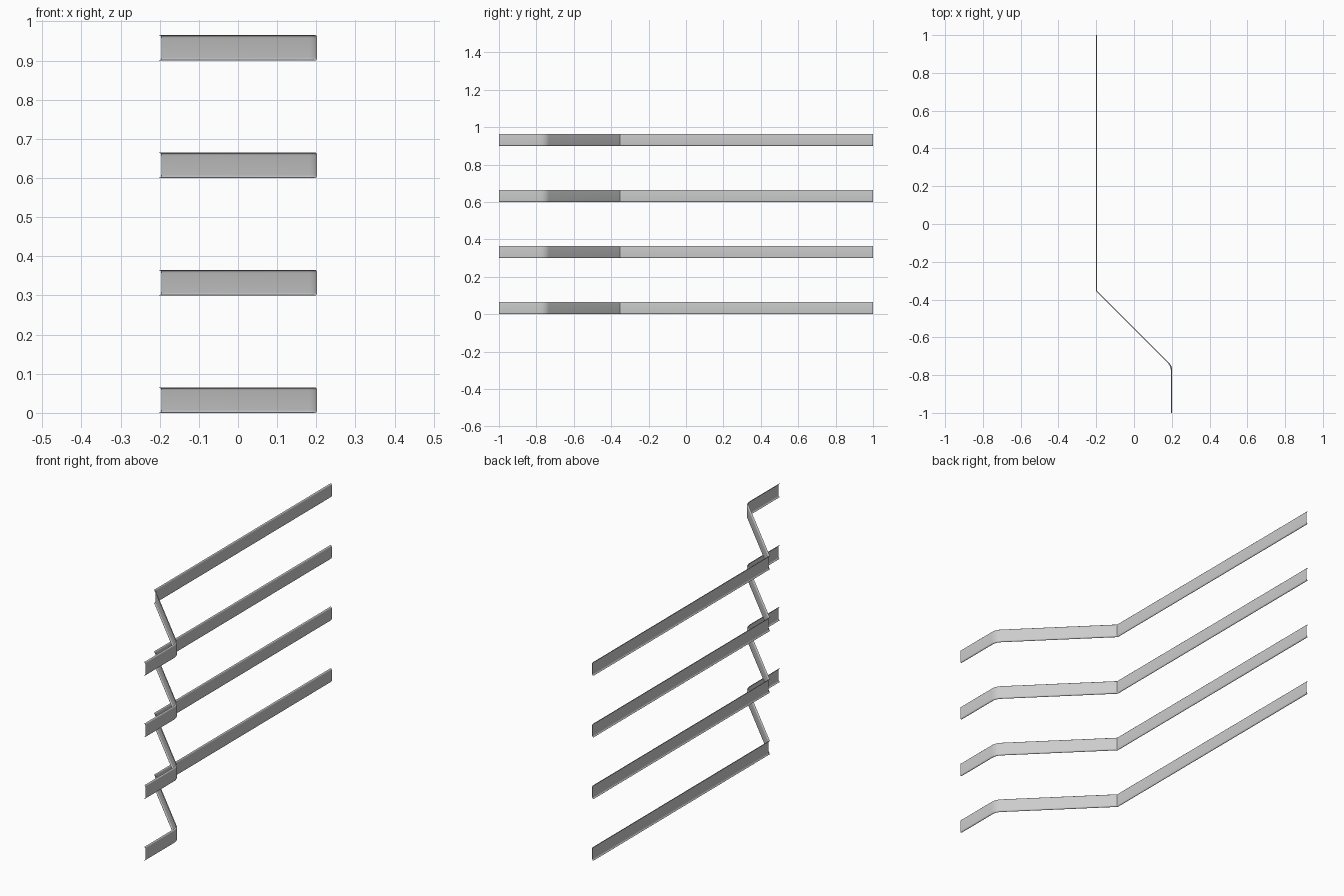
import bpy, bmesh, math
from mathutils import Vector

cube = bpy.data.objects.get("Cube")
if cube:
    bpy.data.objects.remove(cube, do_unlink=True)

steel = bpy.data.materials.new("grey steel")
steel.use_nodes = True
grey = (0.6, 0.6, 0.6, 1)
steel.diffuse_color = grey
steel.node_tree.nodes["Principled BSDF"].inputs["Base Color"].default_value = grey

HEIGHT, HALF, THICK = 0.065, 0.0035, 0.001
SIDE = 0.1985


def channel_profile():
    """Shallow channel section as (sideways offset, z), open towards -x."""
    low, corner_x, corner_z = THICK / 2, 0.004, 0.007
    web = HALF - THICK / 2
    lower = [(-HALF, low)]
    for i in range(5):
        a = math.radians(90 * i / 4)
        lower.append((web - corner_x + corner_x * math.sin(a),
                      low + corner_z * (1 - math.cos(a))))
    return lower + [(x, HEIGHT - z) for x, z in reversed(lower)]


def rail_path():
    """Long run, crisp bend, diagonal, rounded bend, short run."""
    pts = [Vector((-SIDE, 1)), Vector((-SIDE, -0.355))]
    corner = Vector((SIDE, -0.355 - 2 * SIDE))
    radius = 0.06
    setback = radius * math.tan(math.radians(22.5))
    centre = corner + Vector((-radius, -setback))
    for i in range(7):
        a = math.radians(45 * (1 - i / 6))
        pts.append(centre + radius * Vector((math.cos(a), math.sin(a))))
    return pts + [Vector((SIDE, -1))]


def mitre(path, i):
    """Sideways vector at a path point, lengthened for mitred bends."""
    def side(a, b):
        d = (b - a).normalized()
        return Vector((-d.y, d.x))
    before = side(path[max(i - 1, 0)], path[max(i, 1)])
    after = side(path[min(i, len(path) - 2)], path[min(i + 1, len(path) - 1)])
    m = (before + after).normalized()
    return m / m.dot(before)


def build_rail(name, z):
    bm = bmesh.new()
    path, profile = rail_path(), channel_profile()
    rows = []
    for i, p in enumerate(path):
        m = mitre(path, i)
        rows.append([bm.verts.new((p.x + m.x * o, p.y + m.y * o, h)) for o, h in profile])
    for a, b in zip(rows, rows[1:]):
        for j in range(len(profile) - 1):
            bm.faces.new((a[j], b[j], b[j + 1], a[j + 1]))
    bmesh.ops.recalc_face_normals(bm, faces=bm.faces)
    mesh = bpy.data.meshes.new(name)
    bm.to_mesh(mesh)
    bm.free()
    mesh.materials.append(steel)
    rail = bpy.data.objects.new(name, mesh)
    bpy.context.collection.objects.link(rail)
    rail.location.z = z

    # Sheet thickness, then smooth rounded edges with a crisp bend
    solid = rail.modifiers.new("sheet thickness", 'SOLIDIFY')
    solid.thickness, solid.offset = THICK, 0
    bpy.ops.object.select_all(action='DESELECT')
    rail.select_set(True)
    bpy.context.view_layer.objects.active = rail
    bpy.ops.object.modifier_apply(modifier=solid.name)
    bpy.ops.object.shade_smooth_by_angle(angle=math.radians(40))


# Four identical rails, evenly stacked
for n, label in enumerate(("bottom_rail", "lower_middle_rail", "upper_middle_rail", "top_rail")):
    build_rail(label, 0.3 * n)
